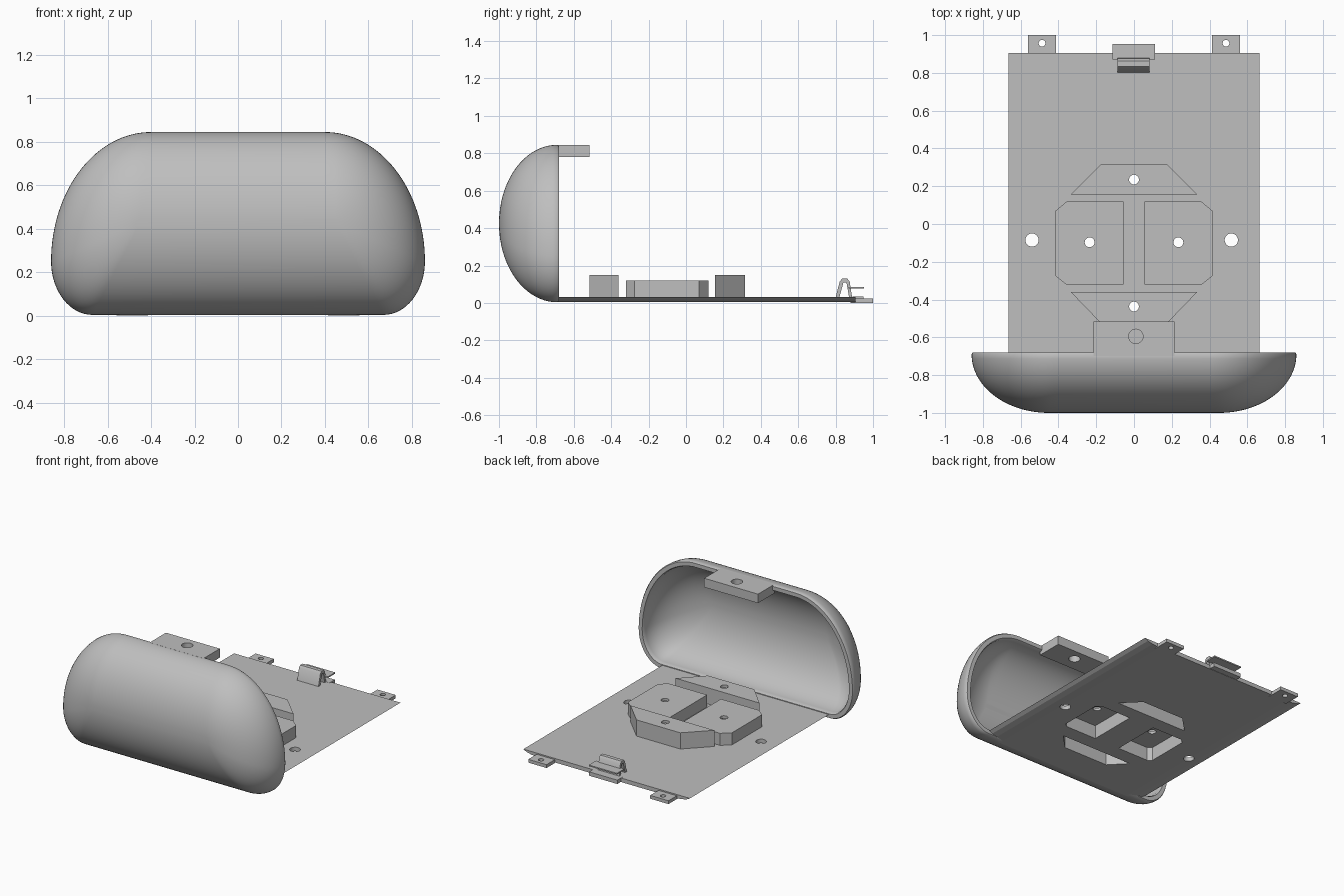
import bpy, bmesh, math
from mathutils import Vector

old = bpy.data.objects.get("Cube")
if old:
    bpy.data.objects.remove(old, do_unlink=True)

grey = bpy.data.materials.new("plain_grey")
grey.use_nodes = True
grey.diffuse_color = (0.52, 0.52, 0.52, 1)
grey.node_tree.nodes["Principled BSDF"].inputs["Base Color"].default_value = grey.diffuse_color


def finish(name, bm):
    bmesh.ops.recalc_face_normals(bm, faces=bm.faces)
    mesh = bpy.data.meshes.new(name)
    bm.to_mesh(mesh)
    bm.free()
    mesh.materials.append(grey)
    ob = bpy.data.objects.new(name, mesh)
    bpy.context.collection.objects.link(ob)
    return ob


def loft(name, rings):
    """Skin a list of closed rings and cap both ends."""
    bm = bmesh.new()
    loops = [[bm.verts.new(p) for p in ring] for ring in rings]
    for a, b in zip(loops, loops[1:]):
        for i in range(len(a)):
            j = (i + 1) % len(a)
            bm.faces.new((a[i], a[j], b[j], b[i]))
    bm.faces.new(loops[0])
    bm.faces.new(loops[-1])
    return finish(name, bm)


def prism(name, outline, lo, hi, axis="z"):
    """Extrude a flat outline: (x, y) along z, (x, z) along y, (y, z) along x."""
    place = {"z": lambda a, b, h: (a, b, h),
             "y": lambda a, b, h: (a, h, b),
             "x": lambda a, b, h: (h, a, b)}[axis]
    return loft(name, [[place(a, b, h) for a, b in outline] for h in (lo, hi)])


def box(name, x, y, z):
    return prism(name, [(x[0], y[0]), (x[1], y[0]), (x[1], y[1]), (x[0], y[1])], *z)


def inset(outline, w):
    """Move a counter-clockwise outline inwards by w."""
    pts = [Vector(p) for p in outline]
    out = []
    for i, p in enumerate(pts):
        a = (p - pts[i - 1]).normalized()
        b = (pts[(i + 1) % len(pts)] - p).normalized()
        n, m = Vector((-a.y, a.x)), Vector((-b.y, b.x))
        out.append(p + (n + m) * w / (1 + n.dot(m)))
    return out


def circle(x, y, r):
    return [(x + r * math.cos(k * math.tau / 32), y + r * math.sin(k * math.tau / 32))
            for k in range(32)]


def cut(ob, cutters):
    """Subtract (outline, low, high) prisms and keep the result."""
    for outline, lo, hi in cutters:
        tool = prism("cutter", outline, lo, hi)
        tool.hide_render = True
        mod = ob.modifiers.new("cut", "BOOLEAN")
        mod.operation, mod.solver, mod.object = "DIFFERENCE", "EXACT", tool
        dg = bpy.context.evaluated_depsgraph_get()
        result = bpy.data.meshes.new_from_object(ob.evaluated_get(dg))
        ob.modifiers.clear()
        ob.data = result
        bpy.data.objects.remove(tool, do_unlink=True)


def smooth(ob):
    bpy.ops.object.select_all(action="DESELECT")
    ob.select_set(True)
    bpy.context.view_layer.objects.active = ob
    bpy.ops.object.shade_smooth_by_angle(angle=math.radians(35))


# Domed cover: an elliptical-cornered outline shrinking to a short ridge
STEPS = 16
half = []
for k in range(STEPS + 1):
    t = -math.pi / 2 + k * math.pi / 2 / STEPS
    half.append((0.67 + 0.19 * math.cos(t), 0.25 + 0.246 * math.sin(t)))
for k in range(1, 2 * STEPS + 1):
    t = k * math.pi / 4 / STEPS
    half.append((0.40 + 0.46 * math.cos(t), 0.25 + 0.595 * math.sin(t)))
outline = half + [(-x, z) for x, z in reversed(half)]


def cover_ring(w, s, y):
    ring = []
    for x, z in inset(outline, w):
        core = max(-0.45, min(0.45, x))
        ring.append((core + (x - core) * s, y, 0.425 + (z - 0.425) * s))
    return ring


angles = [math.radians(87) * k / 20 for k in range(21)]
rings = [cover_ring(0, math.cos(t), -0.69 - 0.31 * math.sin(t)) for t in reversed(angles)]
rings += [cover_ring(0.006, 1, -0.68), cover_ring(0.034, 1, -0.68)]
rings += [cover_ring(0.04, math.cos(t), -0.69 - 0.27 * math.sin(t)) for t in angles]
smooth(loft("domed_cover", rings))

# Screw tongue at the top of the cover
tongue = box("cover_tongue", (-0.215, 0.215), (-0.70, -0.515), (0.78, 0.845))
cut(tongue, [(circle(0.01, -0.595, 0.038), 0.7, 0.9)])

# Hollow raised blocks: outline, top height, screw hole
side = [(0.055, -0.32), (0.36, -0.32), (0.415, -0.275),
        (0.415, 0.07), (0.355, 0.12), (0.055, 0.12)]
back = [(-0.335, 0.155), (0.335, 0.155), (0.175, 0.315), (-0.175, 0.315)]
front = [(-0.185, -0.515), (0.185, -0.515), (0.335, -0.36), (-0.335, -0.36)]
blocks = [("left_block", side, 0.12, (0.235, -0.097), 0.045),
          ("right_block", [(-x, y) for x, y in reversed(side)], 0.12, (-0.235, -0.097), 0.045),
          ("back_block", back, 0.15, (0, 0.235), 0.022),
          ("front_block", front, 0.15, (0, -0.437), 0.022)]
pockets = []
for name, shape, top, hole, wall in blocks:
    pocket = (inset(shape, wall), -0.1, top - 0.02)
    pockets.append(pocket)
    cut(prism(name, shape, 0.025, top), [pocket, (circle(*hole, 0.026), -0.2, 0.3)])

# Base plate with curved underside edges, pockets and mounting holes
edge = [(0.54, 0.004), (0.60, 0.010), (0.64, 0.019), (0.665, 0.033)]
section = edge + [(-x, z) for x, z in reversed(edge)]
plate = prism("base_plate", section, -0.72, 0.905, "y")
cut(plate, pockets + [(circle(x, -0.085, 0.035), -0.1, 0.2) for x in (-0.54, 0.515)])

# Rear tabs
for name, x in (("left_tab", 0.487), ("right_tab", -0.487)):
    tab = box(name, (x - 0.073, x + 0.073), (0.88, 1.0), (0, 0.024))
    cut(tab, [(circle(x, 0.957, 0.018), -0.1, 0.1)])
box("middle_tab", (-0.115, 0.11), (0.89, 0.948), (0.006, 0.034))

# Spring clip and its release lever
arch = [(0.80, 0.03), (0.822, 0.115), (0.835, 0.13), (0.862, 0.13), (0.875, 0.115),
        (0.888, 0.03), (0.872, 0.03), (0.858, 0.11), (0.842, 0.11), (0.82, 0.03)]
smooth(prism("spring_clip", arch, -0.088, 0.082, "x"))
box("clip_lever", (-0.115, 0.11), (0.87, 0.952), (0.076, 0.085))
